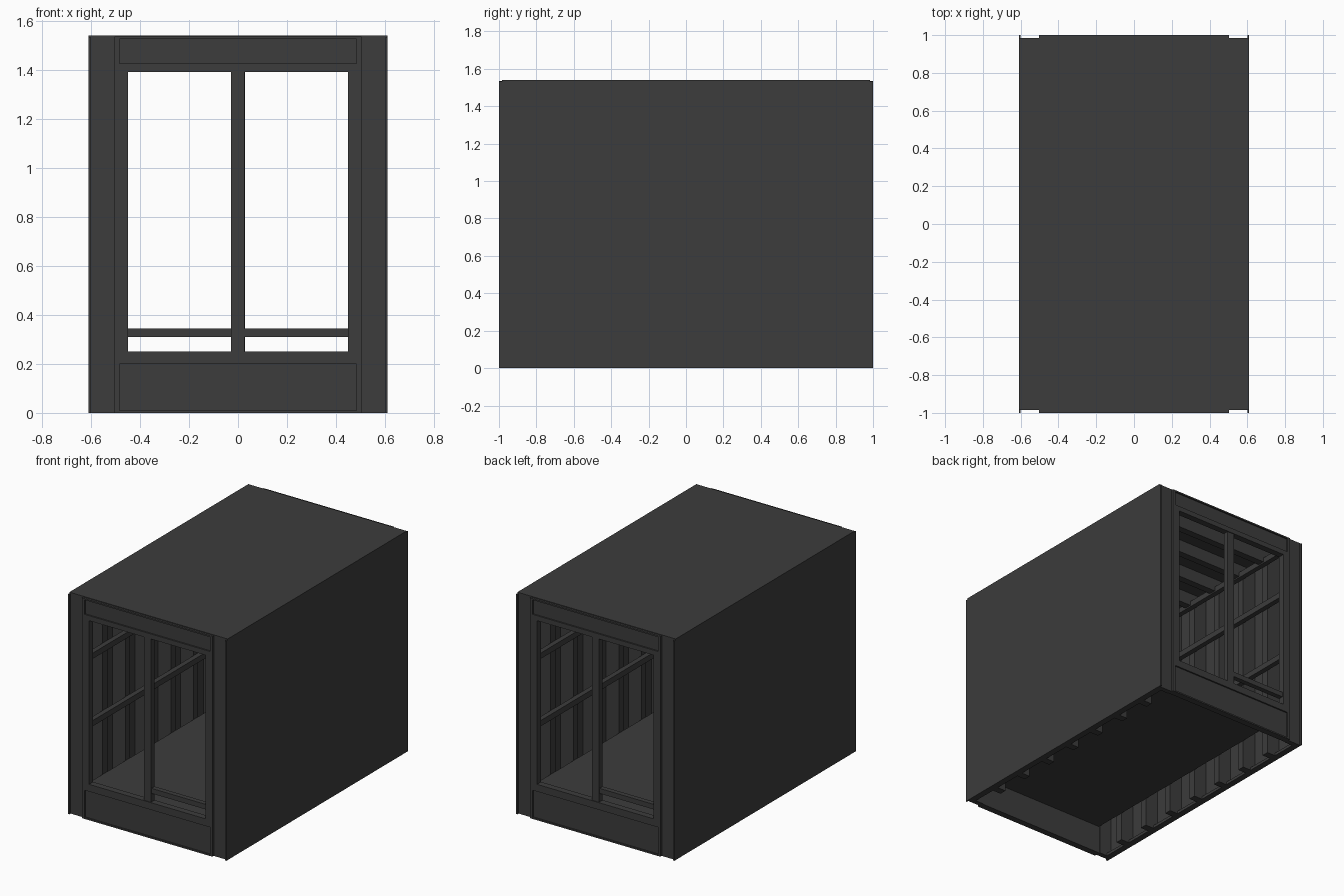
import bpy, bmesh

if "Cube" in bpy.data.objects:
    bpy.data.objects.remove(bpy.data.objects["Cube"])

dark = bpy.data.materials.new("dark_grey")
dark.diffuse_color = (0.045, 0.045, 0.045, 1)
dark.use_nodes = True
dark.node_tree.nodes["Principled BSDF"].inputs["Base Color"].default_value = dark.diffuse_color


def boxes(name, spans):
    """One object made from boxes given as (x0, x1, y0, y1, z0, z1)."""
    bm = bmesh.new()
    for x0, x1, y0, y1, z0, z1 in spans:
        verts = bmesh.ops.create_cube(bm, size=1)["verts"]
        for v in verts:
            v.co.x = x1 if v.co.x > 0 else x0
            v.co.y = y1 if v.co.y > 0 else y0
            v.co.z = z1 if v.co.z > 0 else z0
    mesh = bpy.data.meshes.new(name)
    bm.to_mesh(mesh)
    bm.free()
    mesh.materials.append(dark)
    ob = bpy.data.objects.new(name, mesh)
    bpy.context.collection.objects.link(ob)
    return ob


def both_sides(x0, x1, *rest):
    return [(x0, x1, *rest), (-x1, -x0, *rest)]


def panel_frame(x, z0, z1, px, pz0, pz1, y0, y1):
    """Flat border around a slightly recessed panel."""
    return [(-x, -px, y0, y1, z0, z1), (px, x, y0, y1, z0, z1),
            (-px, px, y0, y1, z0, pz0), (-px, px, y0, y1, pz1, z1),
            (-px, px, y0 + 0.01, y1, pz0, pz1)]


BAYS = [-0.75 + 0.25 * i for i in range(7)]

# Outer skin
boxes("side_wall", both_sides(0.6, 0.61, -1, 1, 0, 1.532))
boxes("roof", [(-0.61, 0.61, -0.985, 0.985, 1.53, 1.54)])
boxes("floor", [(-0.5, 0.5, -0.96, 0.96, 0.2, 0.22)])

# Wall studs, rails and sills
studs, beams = [], []
for y in BAYS:
    studs += both_sides(0.5, 0.6, y - 0.025, y + 0.025, 0, 1.53)
    beams.append((-0.5, 0.5, y - 0.025, y + 0.025, 1.44, 1.53))
boxes("wall_stud", studs)
boxes("ceiling_beam", beams)
rails = []
for z in (0.645, 1.115, 1.45):
    rails += both_sides(0.465, 0.5, -0.95, 0.95, z - 0.02, z + 0.02)
boxes("wall_rail", rails)
boxes("wall_sill", both_sides(0.565, 0.6, -0.95, 0.95, 0, 0.02))

# Ends: corner posts, door frame, mullion and the handrail on one leaf
Y0, Y1 = -1.0, -0.955
end_parts = [
    boxes("corner_post", both_sides(0.503, 0.6, -0.985, -0.95, 0, 1.53)),
    boxes("end_lower_panel",
          panel_frame(0.503, 0, 0.25, 0.483, 0.01, 0.2, Y0, Y1)),
    boxes("end_upper_panel",
          panel_frame(0.503, 1.39, 1.535, 0.483, 1.425, 1.525, Y0, Y1)),
    boxes("door_jamb", both_sides(0.448, 0.503, Y0, Y1, 0.25, 1.39)),
    boxes("door_mullion", [(-0.028, 0.026, Y0 + 0.005, Y1, 0.25, 1.39)]),
    boxes("door_bar", [(0.026, 0.448, Y0 + 0.01, Y1, 0.31, 0.345)]),
]

# The back end is the front end turned half a turn
for ob in end_parts:
    back = ob.copy()
    back.name = "back_" + ob.name
    back.rotation_euler.z = 3.14159265
    bpy.context.collection.objects.link(back)
    ob.name = "front_" + ob.name
